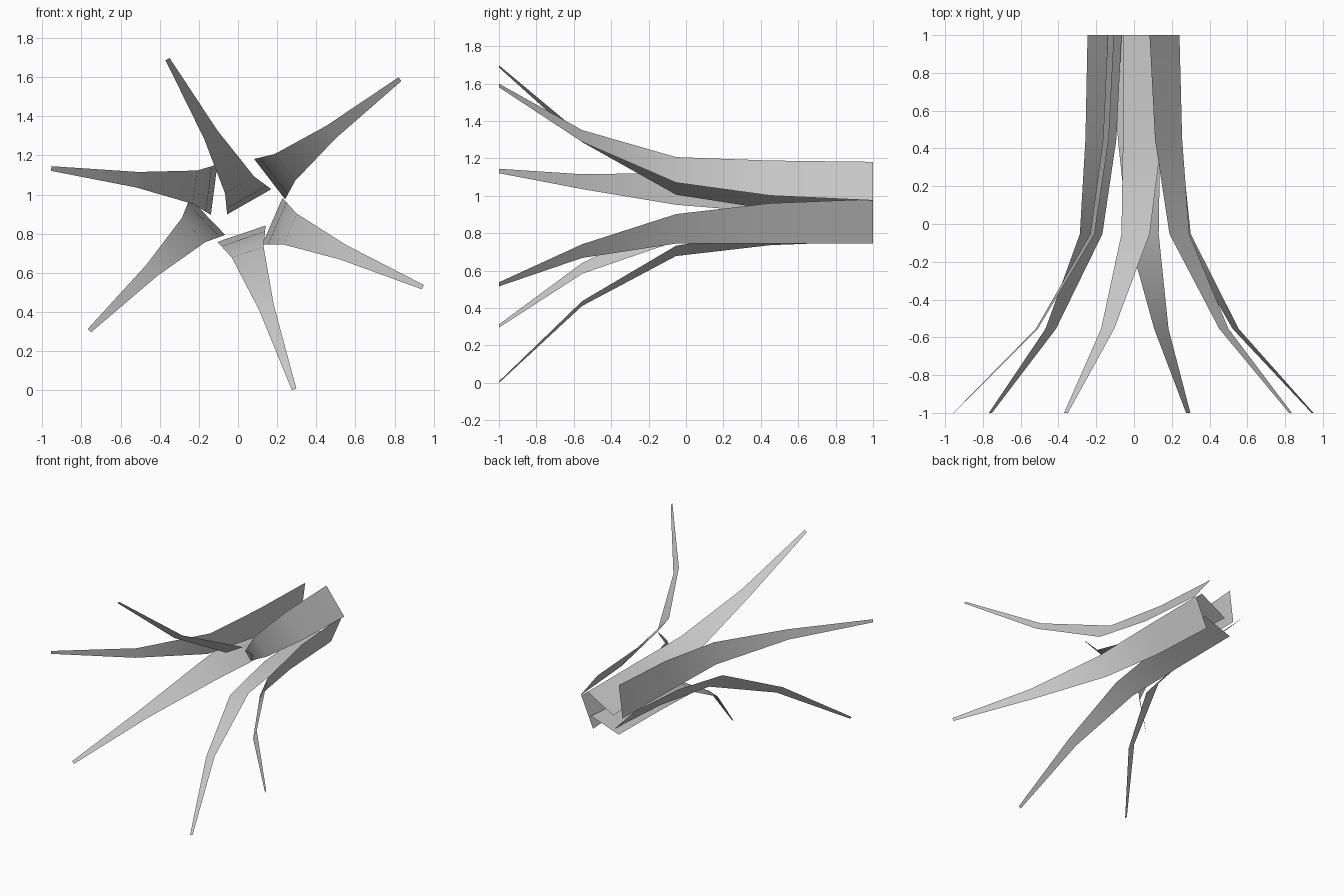
import bpy, bmesh
from math import radians, cos, sin

if "Cube" in bpy.data.objects:
    bpy.data.objects.remove(bpy.data.objects["Cube"])

# One petal: (y, outward offset, half width) from the back end to the tip
PROFILE = [(1.0, 0.0, 0.130), (0.45, 0.027, 0.118), (-0.053, 0.099, 0.086),
           (-0.555, 0.396, 0.040), (-1.0, 0.840, 0.012)]

# Placement of each petal: (outward angle in degrees, tip x, tip z)
PETALS = [(119.8, -0.360, 1.692), (37.5, 0.828, 1.590), (-23.6, 0.945, 0.527),
          (-71.3, 0.287, 0.004), (-136.0, -0.760, 0.304), (172.6, -0.955, 1.133)]


def petal(name, angle, tip_x, tip_z):
    a = radians(angle)
    out_x, out_z = cos(a), sin(a)
    reach = PROFILE[-1][1]
    bm = bmesh.new()
    rows = []
    for y, r, w in PROFILE:
        cx = tip_x + (r - reach) * out_x
        cz = tip_z + (r - reach) * out_z
        rows.append([bm.verts.new((cx - s * w * out_z, y, cz + s * w * out_x))
                     for s in (-1, 1)])
    for p, q in zip(rows, rows[1:]):
        bm.faces.new((p[0], p[1], q[1], q[0])).smooth = True
    mesh = bpy.data.meshes.new(name)
    bm.to_mesh(mesh)
    bm.free()
    obj = bpy.data.objects.new(name, mesh)
    bpy.context.collection.objects.link(obj)


# Six flared petals around the stem axis
for i, (angle, x, z) in enumerate(PETALS, 1):
    petal(f"petal_{i}", angle, x, z)
